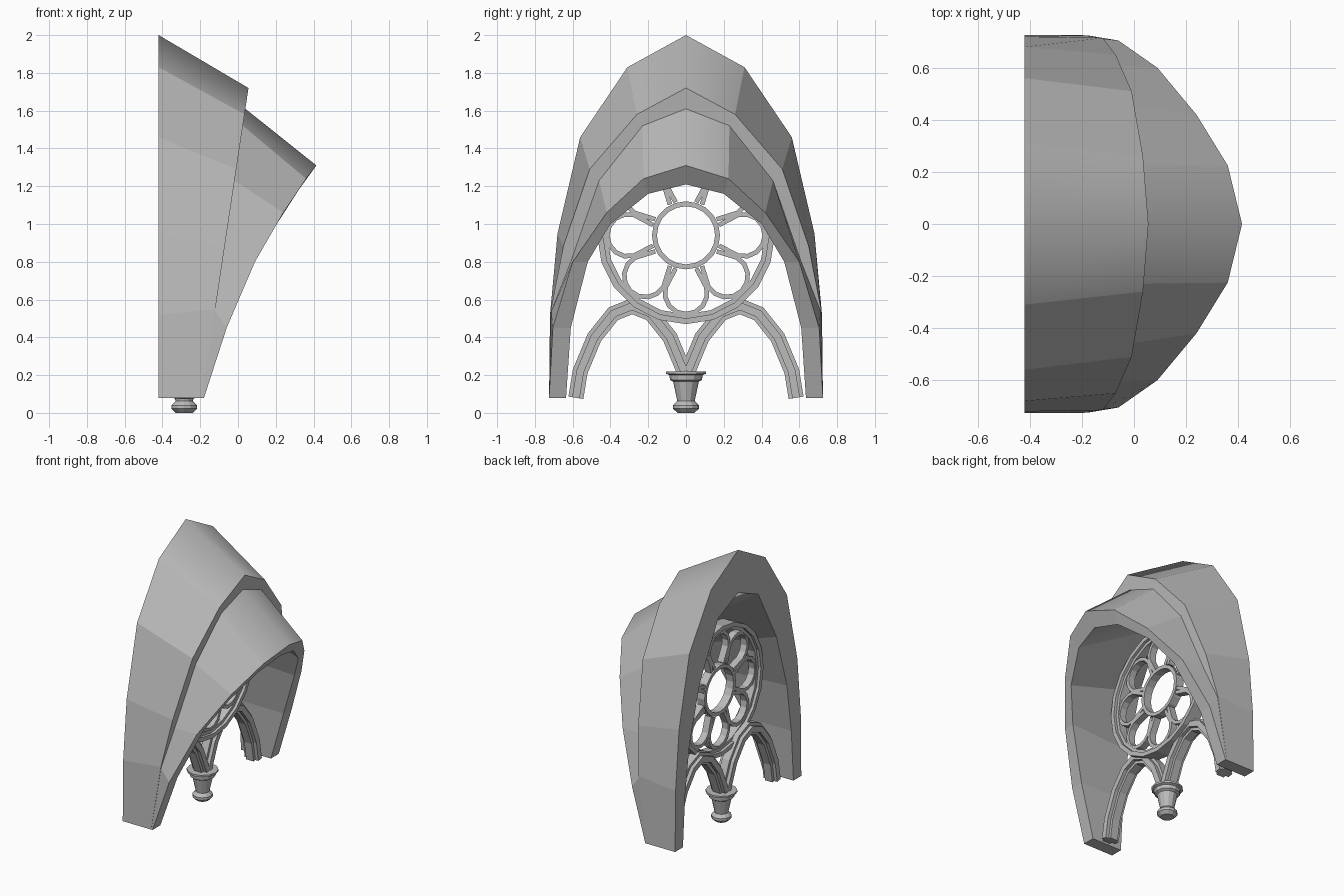
import bpy, bmesh
from math import sin, cos, pi, radians
from mathutils import Vector

cube = bpy.data.objects.get("Cube")
if cube:
    bpy.data.objects.remove(cube, do_unlink=True)

stone = bpy.data.materials.new("grey_stone")
stone.use_nodes = True
colour = (0.5, 0.5, 0.5, 1)
stone.diffuse_color = colour
stone.node_tree.nodes["Principled BSDF"].inputs["Base Color"].default_value = colour


def finish(bm, name):
    bmesh.ops.recalc_face_normals(bm, faces=bm.faces)
    mesh = bpy.data.meshes.new(name)
    bm.to_mesh(mesh)
    bm.free()
    mesh.materials.append(stone)
    obj = bpy.data.objects.new(name, mesh)
    bpy.context.collection.objects.link(obj)
    return obj


def ribbon(name, path, width, x_mid, depth, closed=False):
    """Sweep a rectangular bar along a path of (y, z) points."""
    pts = [Vector(p) for p in path]
    n = len(pts)
    bm = bmesh.new()
    sections = []
    for i, p in enumerate(pts):
        before = pts[i - 1] if closed or i else p
        after = pts[(i + 1) % n] if closed or i < n - 1 else p
        d1 = (p - before).normalized()
        d2 = (after - p).normalized()
        tangent = (d1 + d2).normalized()
        mitre = max(tangent.dot(d2), tangent.dot(d1), 0.5)
        side = Vector((-tangent.y, tangent.x)) * width / 2 / mitre
        corners = [(p + side, -1), (p + side, 1), (p - side, 1), (p - side, -1)]
        sections.append([bm.verts.new((x_mid + s * depth / 2, q.x, q.y)) for q, s in corners])
    for i in range(n if closed else n - 1):
        a, b = sections[i], sections[(i + 1) % n]
        for k in range(4):
            m = (k + 1) % 4
            bm.faces.new((a[k], a[m], b[m], b[k]))
    if not closed:
        bm.faces.new(sections[0])
        bm.faces.new(sections[-1])
    return finish(bm, name)


# Vault shell: half outlines (y, z) from apex to foot, joined ring to ring
BASE = 0.08
FRONT_CURVE = [(BASE, -0.18), (0.45, -0.06), (0.8, 0.09), (1.06, 0.24), (1.24, 0.36), (1.31, 0.415)]


def back_x(z):
    return -0.42


def hood_x(z):
    return -0.12 + (z - 0.55) * 0.15


def front_x(z):
    for (z0, x0), (z1, x1) in zip(FRONT_CURVE, FRONT_CURVE[1:]):
        if z <= z1:
            return x0 + (x1 - x0) * (z - z0) / (z1 - z0)
    return FRONT_CURVE[-1][1]


outlines = [
    (back_x, [(0, 1.69), (0.23, 1.59), (0.44, 1.2), (0.56, 0.8), (0.61, 0.45), (0.635, BASE)]),
    (back_x, [(0, 2), (0.31, 1.83), (0.56, 1.46), (0.68, 0.95), (0.72, 0.52), (0.725, BASE)]),
    (hood_x, [(0, 1.72), (0.26, 1.58), (0.51, 1.29), (0.65, 0.88), (0.715, 0.55), (0.725, BASE)]),
    (hood_x, [(0, 1.61), (0.23, 1.52), (0.46, 1.23), (0.61, 0.8), (0.712, 0.54), (0.724, BASE)]),
    (front_x, [(0, 1.31), (0.225, 1.24), (0.42, 1.06), (0.6, 0.8), (0.705, 0.45), (0.725, BASE)]),
    (front_x, [(0, 1.21), (0.2, 1.16), (0.4, 1.0), (0.52, 0.8), (0.61, 0.45), (0.635, BASE)]),
]

bm = bmesh.new()
rings = []
for x_of, half in outlines:
    full = [(-y, z) for y, z in reversed(half[1:])] + half
    rings.append([bm.verts.new((x_of(z), y, z)) for y, z in full])
count = len(rings[0])
middle = count // 2
for r, ring in enumerate(rings):
    nxt = rings[(r + 1) % len(rings)]
    for i in range(count - 1):
        face = bm.faces.new((ring[i], ring[i + 1], nxt[i + 1], nxt[i]))
        # the crown of each sloping band is rounded
        face.smooth = r in (1, 3, 5) and i in (middle - 1, middle)
for end in (0, -1):
    bm.faces.new([ring[end] for ring in rings])
finish(bm, "vault_shell")

# Twin arches with stepped moulding
ARCH_X = -0.285
arch_half = [(0.298, BASE), (0.275, 0.22), (0.2, 0.4), (0.1, 0.525)]
for label, centre in (("right", -0.285), ("left", 0.285)):
    outward = 1 if centre > 0 else -1
    path = [(centre + outward * y, z) for y, z in arch_half]
    path.append((centre, 0.565))
    # the inner foot stops on top of the capital
    path += [(centre - outward * y, z) for y, z in reversed(arch_half[1:])]
    ribbon(label + "_arch", path, 0.08, ARCH_X, 0.06)
    ribbon(label + "_arch_moulding", path, 0.04, ARCH_X, 0.11)

# Rose window
ROSE_X, ROSE_Z = -0.245, 0.94


def circle(radius, sides=20):
    return [(radius * sin(2 * pi * i / sides), ROSE_Z + radius * cos(2 * pi * i / sides))
            for i in range(sides)]


ribbon("rose_outer_ring", circle(0.455), 0.03, ROSE_X, 0.1, True)
ribbon("rose_inner_ring", circle(0.43), 0.025, ROSE_X, 0.06, True)
ribbon("rose_centre_ring", circle(0.167), 0.026, ROSE_X, 0.06, True)

petal = [(0.175, -0.055)]
for i in range(9):
    a = radians(-105 + i * 210 / 8)
    petal.append((0.305 + 0.112 * cos(a), 0.112 * sin(a)))
petal.append((0.175, 0.055))
for k in range(8):
    c, s = cos(k * pi / 4), sin(k * pi / 4)
    path = [(u * c - v * s, ROSE_Z + u * s + v * c) for u, v in petal]
    ribbon("rose_petal_%d" % (k + 1), path, 0.024, ROSE_X, 0.05)

# Hanging capital, turned from a profile
profile = [(0.045, 0), (0.068, 0.022), (0.068, 0.04), (0.046, 0.062), (0.068, 0.165),
           (0.085, 0.175), (0.088, 0.2), (0.105, 0.207), (0.105, 0.22)]
SIDES = 12
bm = bmesh.new()
loops = [[bm.verts.new((ARCH_X + r * cos(2 * pi * i / SIDES), r * sin(2 * pi * i / SIDES), z))
          for i in range(SIDES)] for r, z in profile]
for a, b in zip(loops, loops[1:]):
    for i in range(SIDES):
        j = (i + 1) % SIDES
        bm.faces.new((a[i], a[j], b[j], b[i]))
bm.faces.new(loops[0])
bm.faces.new(loops[-1])
finish(bm, "hanging_capital")
